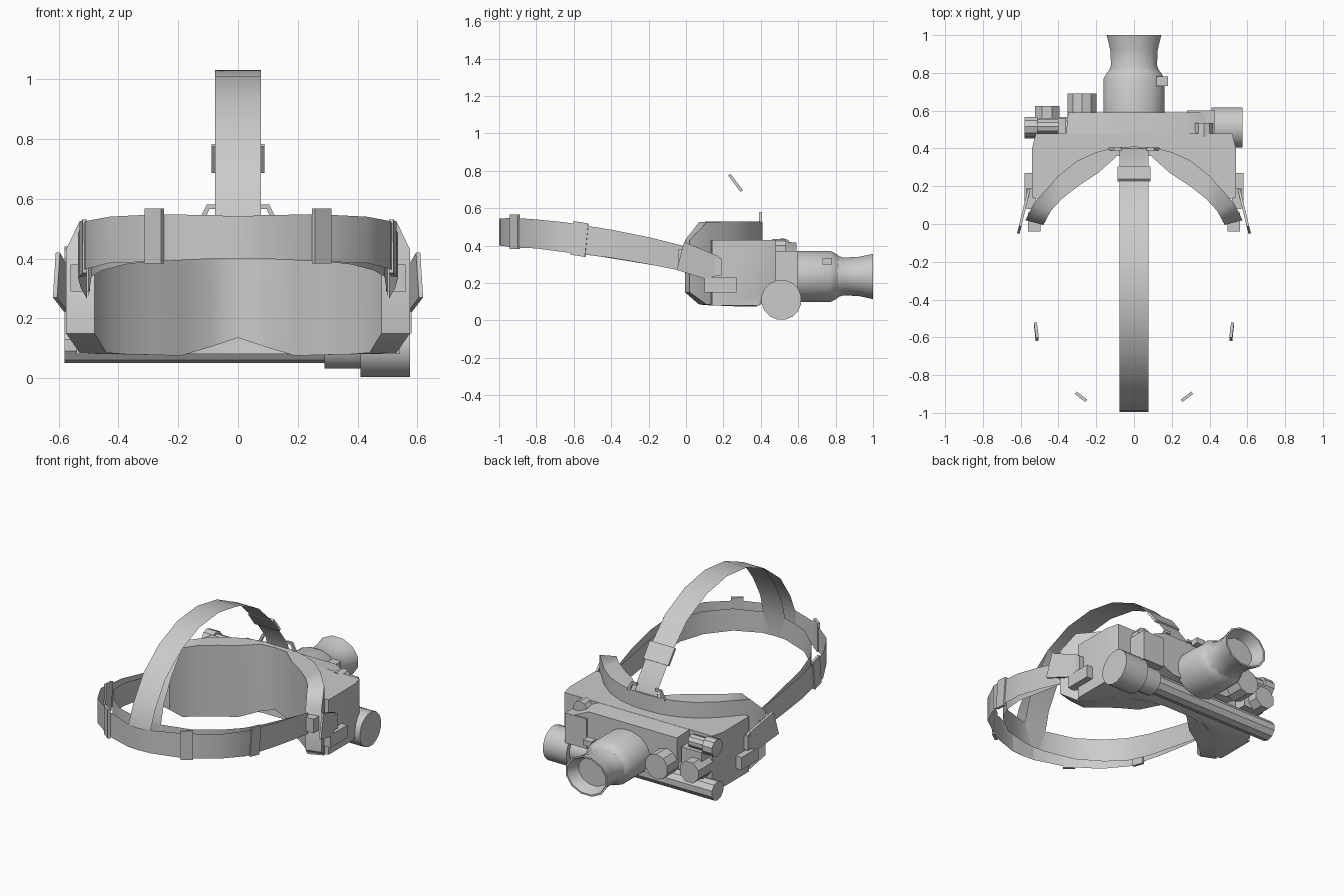
import bpy, bmesh, math
from mathutils import Vector, Matrix

if "Cube" in bpy.data.objects:
    bpy.data.objects.remove(bpy.data.objects["Cube"])

GREY = bpy.data.materials.new("light_grey")
GREY.diffuse_color = (0.6, 0.6, 0.6, 1)
GREY.use_nodes = True
GREY.node_tree.nodes["Principled BSDF"].inputs["Base Color"].default_value = GREY.diffuse_color


def make(name, verts, faces, angle=35, fix=True):
    me = bpy.data.meshes.new(name)
    me.from_pydata([tuple(v) for v in verts], [], faces)
    if fix:
        bm = bmesh.new()
        bm.from_mesh(me)
        bmesh.ops.recalc_face_normals(bm, faces=bm.faces)
        bm.to_mesh(me)
        bm.free()
    ob = bpy.data.objects.new(name, me)
    bpy.context.collection.objects.link(ob)
    me.materials.append(GREY)
    bpy.context.view_layer.objects.active = ob
    ob.select_set(True)
    bpy.ops.object.shade_smooth_by_angle(angle=math.radians(angle))
    ob.select_set(False)
    return ob


def loft(name, rings, cap=True, angle=35):
    n = len(rings[0])
    verts = [v for r in rings for v in r]
    faces = []
    for i in range(len(rings) - 1):
        for j in range(n):
            k = (j + 1) % n
            faces.append((i*n + j, i*n + k, (i+1)*n + k, (i+1)*n + j))
    if cap:
        faces += [tuple(range(n)), tuple(range(len(verts) - n, len(verts)))]
    return make(name, verts, faces, angle)


def lathe(name, centre, axis, profile, sides=12, stretch=1.0):
    """Profile of (position along axis, radius); axis is 'X' or 'Y'."""
    rings = []
    for t, r in profile:
        ring = []
        for k in range(sides):
            a = 2*math.pi*(k + .5)/sides
            c, s = r*math.cos(a)*stretch, r*math.sin(a)
            ring.append((t, centre[0] + c, centre[1] + s) if axis == 'X'
                        else (centre[0] + c, t, centre[1] + s))
        rings.append(ring)
    return loft(name, rings)


def box(name, x, y, z):
    return loft(name, [[(a, y[0], z[0]), (a, y[1], z[0]), (a, y[1], z[1]), (a, y[0], z[1])] for a in x])


def sheet(name, left, right):
    n = len(left)
    return make(name, left + right, [(i, i+1, n+i+1, n+i) for i in range(n-1)], 50)


def mirror_path(half):
    return [(-p[0],) + tuple(p[1:]) for p in reversed(half) if p[0] > 0] + list(half)


# Face mask: curved wall with raised nose gap; outer xy, inner xy, bottom, top
half = [(0, .41, 0, .37, .135, .53), (.1, .405, .09, .36, .105, .53), (.2, .38, .19, .27, .075, .53),
        (.3, .335, .29, .205, .078, .53), (.4, .255, .38, .135, .08, .53),
        (.53, .11, .44, .07, .085, .525), (.575, .02, .48, -.005, .15, .43)]
rings = []
for s, st in [(-1, p) for p in reversed(half[1:])] + [(1, p) for p in half]:
    ox, oy, ix, iy, b, t = st
    rings.append([(s*ox, oy, b), (s*ox, oy, t), (s*ix, iy, t), (s*ix, iy, b)])
loft("face_mask", rings, angle=50)

# Main housing in front of the mask, with its back following the mask curve
arc = mirror_path([(0, .40), (.1, .395), (.2, .37), (.3, .325), (.4, .245), (.5, .13), (.54, .14)])
foot = arc + [(.54, .40), (.52, .48), (-.52, .48), (-.54, .40)]
loft("housing", [[(x, min(y, .39), .08) for x, y in foot],
                 [(x, y, .13) for x, y in foot],
                 [(x, y, .43) for x, y in foot]])

# Front plate that carries the lens, wider at the top
plate = [(-.20, .15), (.20, .15), (.42, .25), (.42, .36), (.28, .43), (-.36, .43), (-.36, .25)]
loft("front_plate", [[(x, .47, z) for x, z in plate],
                     [(x*.97, .59, .28 + (z - .28)*.9) for x, z in plate]])

# Lens barrel and hollow flared cup
lathe("lens_barrel", (0, .235), 'Y', [(.57, .14), (.77, .14), (.80, .125), (.82, .11)], 16, 1.17)
lathe("lens_cup", (0, .235), 'Y', [(.79, .122), (.84, .105), (.92, .108), (1.0, .125),
                                   (1.0, .115), (.93, .088)], 12, 1.2)
box("barrel_stop", (.12, .18), (.73, .78), (.30, .335))

# Round cross tube with collar and large end cap
lathe("cross_tube", (.51, .11), 'X', [(-.58, .06), (.30, .06)], 10)
lathe("tube_collar", (.51, .11), 'X', [(.29, .08), (.42, .08)], 12)
lathe("tube_cap", (.51, .11), 'X', [(.41, .108), (.575, .108)], 16)

# Control knobs on the front
lathe("large_knob", (-.275, .25), 'Y', [(.57, .08), (.69, .08)], 10)
lathe("outer_knob", (-.46, .24), 'Y', [(.47, .07), (.625, .07)], 8)
lathe("small_knob", (.37, .385), 'Y', [(.46, .05), (.535, .05)], 10)
lathe("side_switch", (.515, .385), 'X', [(-.58, .055), (-.51, .055), (-.51, .04), (-.40, .04)], 10)
box("right_block", (.28, .43), (.47, .60), (.18, .37))
box("left_block", (-.50, -.36), (.47, .56), (.18, .35))

# Side clips that hold the strap
clip = [(-.05, .27), (-.01, .42), (.17, .345), (.19, .32), (.18, .245), (.11, .22)]
for s in (-1, 1):
    rings = []
    for d in (0, .014):
        rings.append([(s*(.605 - .24*y + d - .012), y, z) for y, z in clip])
    loft("side_clip", rings)
    box("clip_mount", (s*.52, s*.58), (.10, .27), (.15, .23))
    box("clip_boss", (s*.52, s*.57), (.08, .19), (.24, .33))
    box("strap_anchor", (s*.495, s*.56), (-.04, .06), (.29, .38))

# Head strap: outer band and inner band as thin sheets; x, y, bottom, top
outer = [(0, -1, .40, .54), (.08, -.995, .40, .545), (.27, -.92, .39, .548), (.43, -.80, .385, .54),
         (.51, -.65, .365, .525), (.535, -.40, .335, .485), (.525, -.2, .30, .445), (.505, -.02, .265, .40)]
inner = [(0, -.89, .405, .54), (.08, -.885, .405, .54), (.25, -.83, .395, .535), (.38, -.72, .38, .525),
         (.455, -.60, .36, .51), (.49, -.45, .34, .485), (.50, -.02, .27, .395)]
for name, path in (("outer_head_band", outer), ("inner_head_band", inner)):
    full = mirror_path(path)
    sheet(name, [(x, y, b) for x, y, b, t in full], [(x, y, t) for x, y, b, t in full])

# Over-head strap and its split rear branch
top = [(.405, .50), (.39, .57), (.25, .755), (.10, .90), (-.10, .995), (-.30, 1.03), (-.50, 1.01),
       (-.68, .935), (-.84, .81), (-.94, .66), (-.99, .54), (-.995, .41)]
branch = [(-.68, .93), (-.78, .80), (-.855, .66), (-.885, .54), (-.888, .41)]
for name, path in (("over_head_strap", top), ("rear_strap_branch", branch)):
    sheet(name, [(-.077, y, z) for y, z in path], [(.077, y, z) for y, z in path])


# Strap buckles: thin plates lying along a direction
def buckle(name, centre, u, v, half_u, half_v):
    u, v, c = Vector(u).normalized(), Vector(v).normalized(), Vector(centre)
    w = u.cross(v)*.008
    loft(name, [[c + u*a*half_u + v*b*half_v + k*w for a, b in ((-1, -1), (1, -1), (1, 1), (-1, 1))]
                for k in (-1, 1)])


for s in (-1, 1):
    buckle("rear_buckle", (s*.28, -.915, .475), (s*.16, .12, 0), (0, 0, 1), .035, .092)
    buckle("side_buckle", (s*.517, -.57, .435), (s*.03, .25, -.04), (0, .1, 1), .04, .09)
buckle("front_buckle", (0, .265, .735), (1, 0, 0), (0, -.14, .185), .088, .055)

# Bracket that joins the over-head strap to the mask
for s in (-1, 1):
    box("bracket_arm", (s*.065, s*.10), (.39, .405), (.565, .58))
    loft("bracket_leg", [[(s*.09, y, .58), (s*.105, y, .58), (s*.135, y, .52), (s*.115, y, .52)]
                         for y in (.39, .405)])
